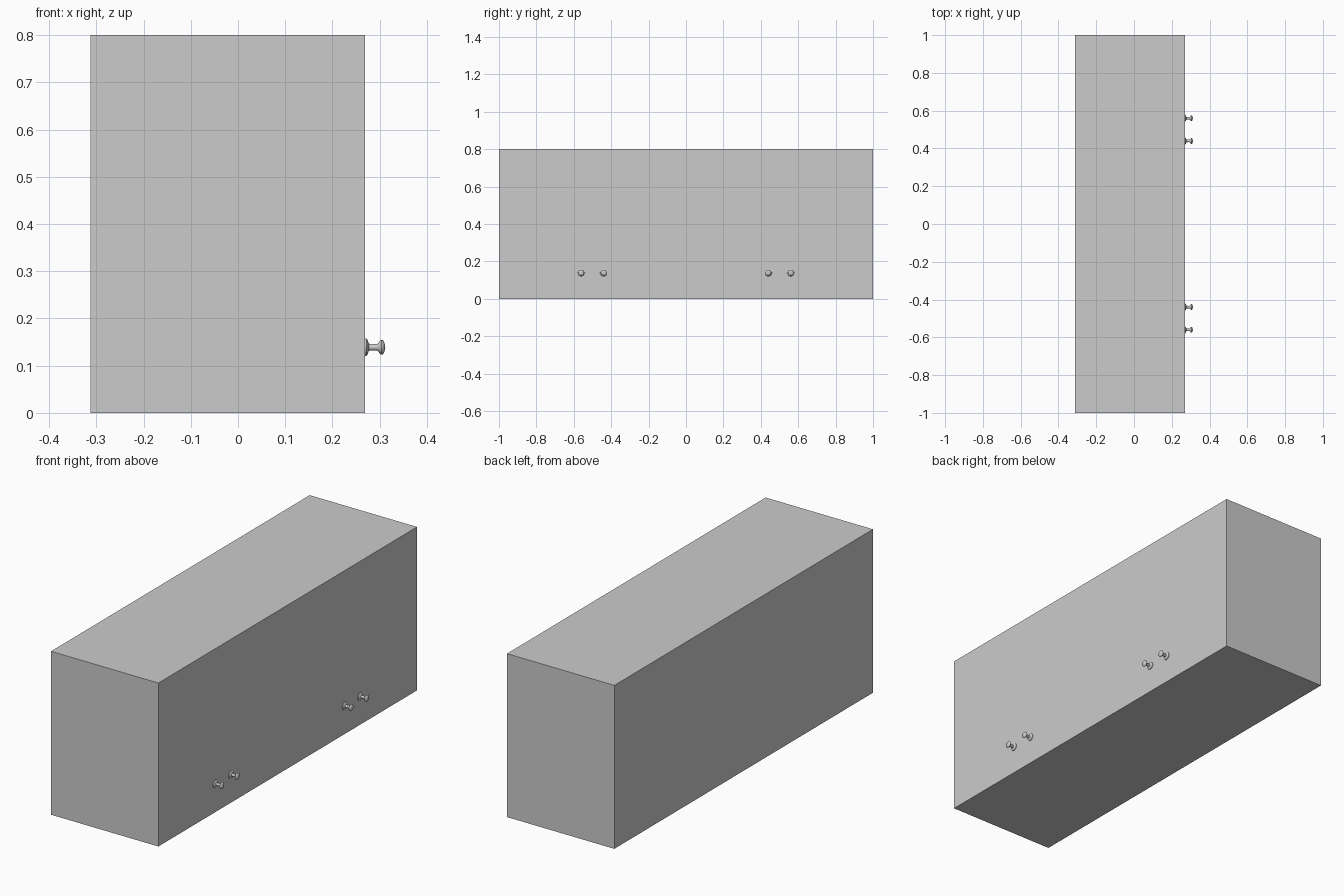
import bpy, bmesh
from math import pi
from mathutils import Matrix, Vector

if "Cube" in bpy.data.objects:
    bpy.data.objects.remove(bpy.data.objects["Cube"])

FACE_X = 0.269   # plane the knobs sit on
KNOB_Z = 0.139

# Plain cabinet body
bpy.ops.mesh.primitive_cube_add(size=1, location=((FACE_X - 0.312) / 2, 0, 0.4))
body = bpy.context.object
body.name = "cabinet_body"
body.scale = (FACE_X + 0.312, 2.0, 0.8)
bpy.ops.object.transform_apply(location=False, rotation=False, scale=True)

# Knob profile: (distance out from face, radius) - flange, stem, rounded head
PROFILE = [(0, 0), (0, 0.019), (0.003, 0.0185), (0.006, 0.014), (0.008, 0.0075),
           (0.025, 0.0065), (0.028, 0.009), (0.032, 0.0145), (0.035, 0.016),
           (0.038, 0.0148), (0.041, 0.010), (0.043, 0)]


def knob_mesh():
    bm = bmesh.new()
    verts = [bm.verts.new((d, r, 0)) for d, r in PROFILE]
    edges = [bm.edges.new(p) for p in zip(verts, verts[1:])]
    bmesh.ops.spin(bm, geom=verts + edges, cent=(0, 0, 0), axis=(1, 0, 0),
                   angle=2 * pi, steps=24, use_merge=True)
    bmesh.ops.remove_doubles(bm, verts=bm.verts, dist=1e-5)
    bmesh.ops.recalc_face_normals(bm, faces=bm.faces)
    mesh = bpy.data.meshes.new("drawer_knob")
    bm.to_mesh(mesh)
    bm.free()
    return mesh


# Two pairs of knobs along the long face
mesh = knob_mesh()
for i, y in enumerate((-0.56, -0.44, 0.44, 0.56)):
    knob = bpy.data.objects.new(f"drawer_knob_{i + 1}", mesh)
    knob.location = (FACE_X, y, KNOB_Z)
    bpy.context.collection.objects.link(knob)

bpy.ops.object.select_all(action='DESELECT')
knob.select_set(True)
bpy.context.view_layer.objects.active = knob
bpy.ops.object.shade_smooth_by_angle(angle=pi / 4)
